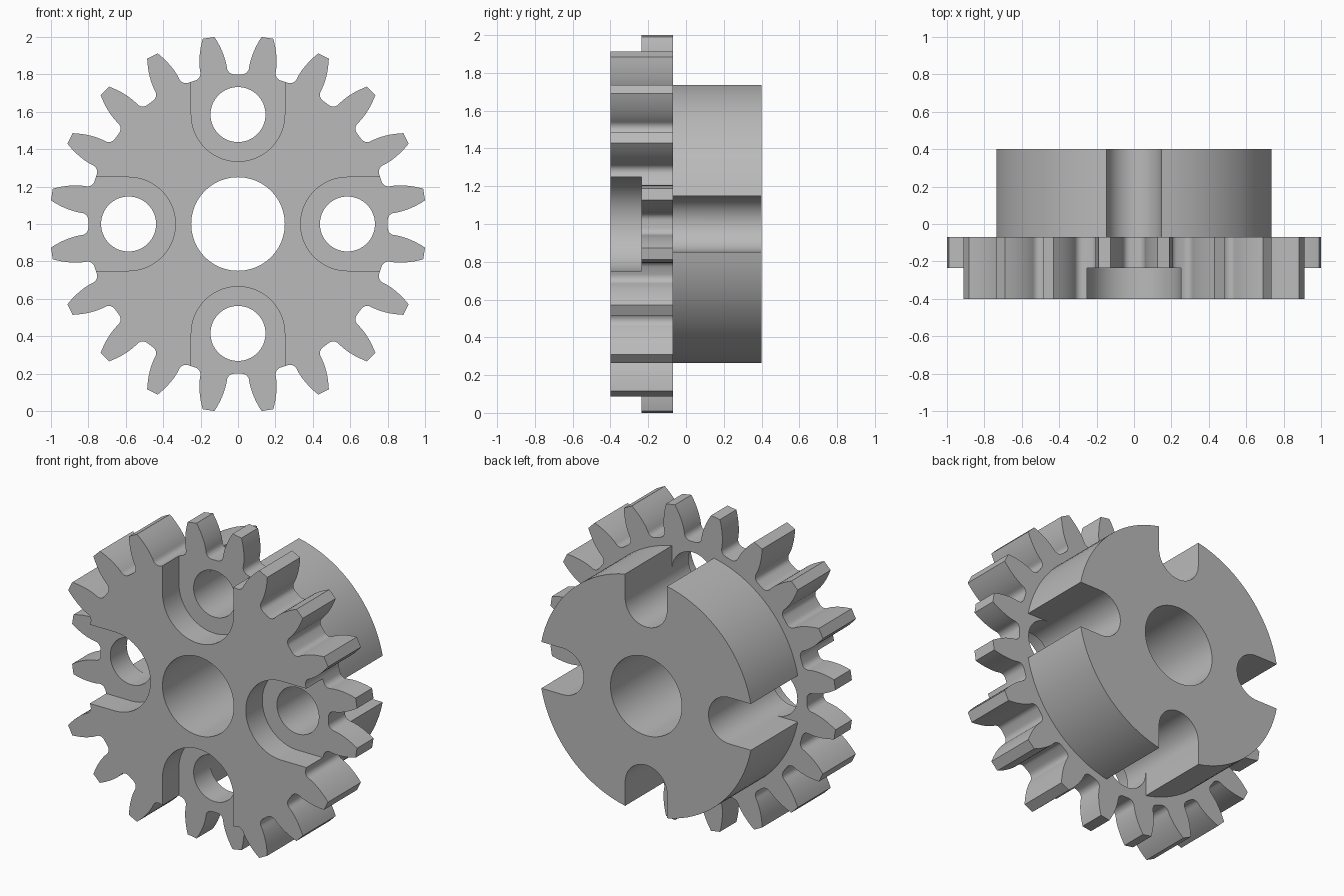
import bpy, bmesh, math
from mathutils import Vector

if "Cube" in bpy.data.objects:
    bpy.data.objects.remove(bpy.data.objects["Cube"])

TEETH, ROOT, TIP = 20, 0.80, 1.008
FRONT, STEP, BACK, HUB_END = -0.40, -0.235, -0.07, 0.40
HOLE_DIST, HOLE_R, POCKET_R = 0.585, 0.147, 0.25

steel = bpy.data.materials.new("steel grey")
steel.use_nodes = True
colour = (0.49, 0.49, 0.49, 1)
steel.diffuse_color = colour
steel.node_tree.nodes["Principled BSDF"].inputs["Base Color"].default_value = colour


def prism(name, points, y0, y1):
    """Extrude an (x, z) outline, centred on the gear axis, from y0 to y1."""
    bm = bmesh.new()
    face = bm.faces.new([bm.verts.new((x, y0, z + 1)) for x, z in points])
    new = bmesh.ops.extrude_face_region(bm, geom=[face])["geom"]
    moved = [v for v in new if isinstance(v, bmesh.types.BMVert)]
    bmesh.ops.translate(bm, verts=moved, vec=(0, y1 - y0, 0))
    bmesh.ops.recalc_face_normals(bm, faces=bm.faces)
    mesh = bpy.data.meshes.new(name)
    bm.to_mesh(mesh)
    bm.free()
    mesh.materials.append(steel)
    obj = bpy.data.objects.new(name, mesh)
    bpy.context.collection.objects.link(obj)
    return obj


def arc(radius, start, end, steps, cx=0, cz=0):
    angles = [math.radians(start + (end - start) * i / steps) for i in range(steps + 1)]
    return [(cx + radius * math.cos(a), cz + radius * math.sin(a)) for a in angles]


def circle(radius, cz=0, steps=96):
    return arc(radius, 0, 360, steps, 0, cz)[:-1]


def turn(points, degrees):
    a = math.radians(degrees)
    c, s = math.cos(a), math.sin(a)
    return [(x * c - z * s, x * s + z * c) for x, z in points]


def combine(target, other, operation):
    mod = target.modifiers.new(operation, "BOOLEAN")
    mod.operation, mod.solver, mod.object = operation, "EXACT", other
    bpy.context.view_layer.objects.active = target
    bpy.ops.object.modifier_apply(modifier=mod.name)
    bpy.data.objects.remove(other)


# Tooth gap: rounded root, then curved flanks up to the tips
half_gap = arc(0.04, -90, 0, 6, 0.02, ROOT + 0.04)
low = Vector(half_gap[-1]).length
for i in range(1, 9):
    t = i / 8
    r, a = low + (TIP - low) * t, math.radians(4.1 + 3.1 * t ** 1.5)
    half_gap.append((r * math.sin(a), r * math.cos(a)))
gap = half_gap[::-1] + [(-x, z) for x, z in half_gap]
outline = [p for k in range(TEETH) for p in turn(gap, 360 * k / TEETH)]

# Toothed wheel with the rear hub
gear = prism("spur_gear", outline, FRONT, BACK)
combine(gear, prism("hub", circle(0.75), -0.2, HUB_END), "UNION")

# Central bore
combine(gear, prism("bore_cutter", circle(0.25), -1, 1), "DIFFERENCE")

# Four stations: through hole, open hub slot and front pocket
slot = [(-HOLE_R, HOLE_DIST), (HOLE_R, HOLE_DIST), (HOLE_R, 1.2), (-HOLE_R, 1.2)]
pocket = arc(POCKET_R, 180, 360, 40, 0, HOLE_DIST) + [(POCKET_R, 1.2), (-POCKET_R, 1.2)]
for k in range(4):
    for points, y0, y1 in ((circle(HOLE_R, HOLE_DIST, 64), -1, 1),
                           (slot, BACK, 1),
                           (pocket, -1, STEP)):
        combine(gear, prism("cutter", turn(points, 90 * k), y0, y1), "DIFFERENCE")

bpy.ops.object.select_all(action="DESELECT")
gear.select_set(True)
bpy.context.view_layer.objects.active = gear
bpy.ops.object.shade_smooth_by_angle(angle=math.radians(25))
